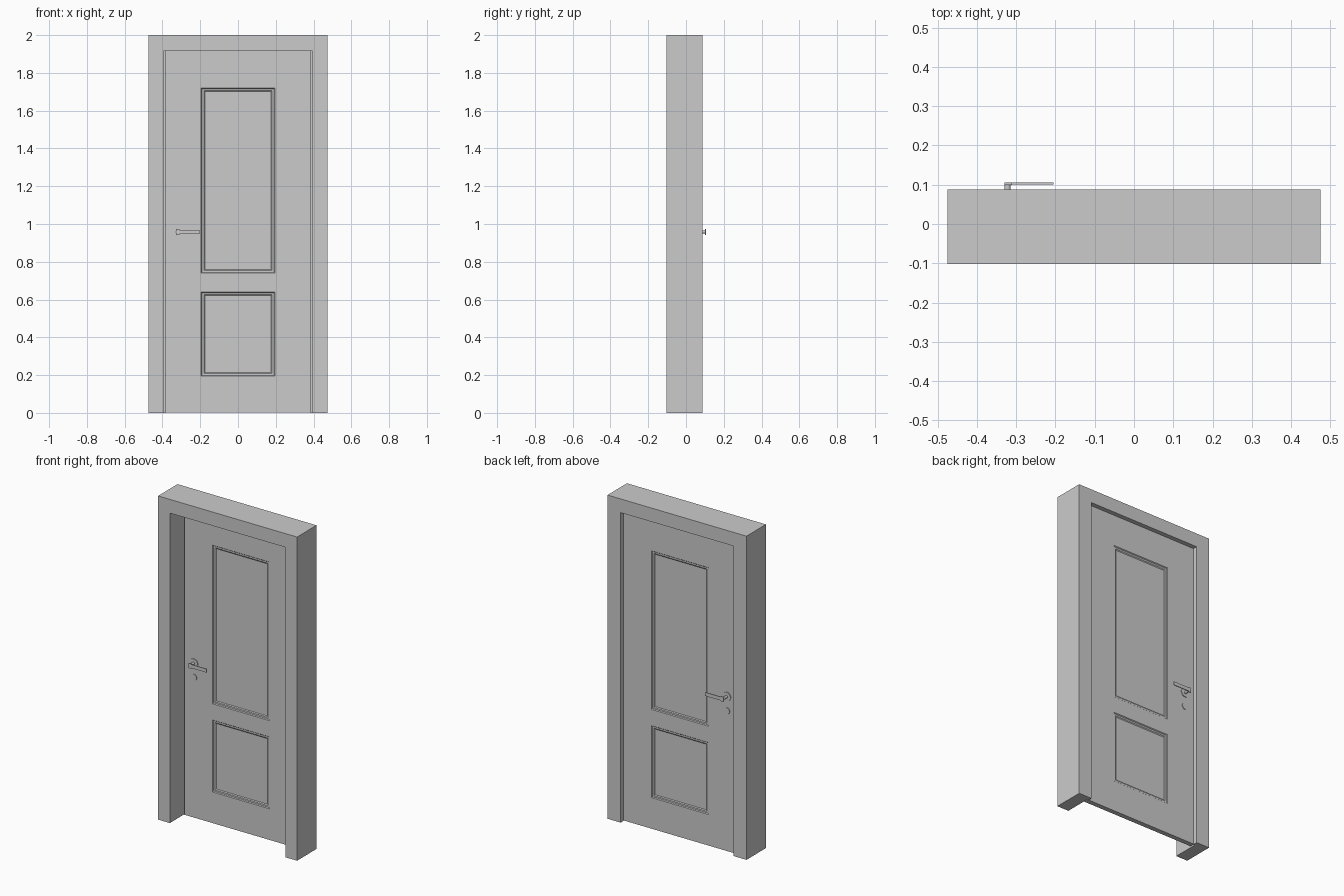
import bpy, bmesh, math
from mathutils import Matrix, Vector

if "Cube" in bpy.data.objects:
    bpy.data.objects.remove(bpy.data.objects["Cube"])

LEAF_Y = (0.03, 0.06)          # front and back face of the door leaf
MID_Y = sum(LEAF_Y) / 2
HX, HZ = -0.322, 0.958         # handle axis


def finish(bm, name):
    bmesh.ops.recalc_face_normals(bm, faces=bm.faces[:])
    me = bpy.data.meshes.new(name)
    bm.to_mesh(me)
    bm.free()
    ob = bpy.data.objects.new(name, me)
    bpy.context.collection.objects.link(ob)
    return ob


def prism(bm, outline, y0, y1):
    """Extrude an x-z outline from y0 to y1."""
    f = bm.faces.new([bm.verts.new((x, y0, z)) for x, z in outline])
    g = bmesh.ops.extrude_face_region(bm, geom=[f], use_keep_orig=True)
    moved = [v for v in g["geom"] if isinstance(v, bmesh.types.BMVert)]
    bmesh.ops.translate(bm, verts=moved, vec=(0, y1 - y0, 0))


def frame_part(name, inner, y0, y1):
    bm = bmesh.new()
    prism(bm, [(-.475, 0), (-inner, 0), (-inner, 1.915), (inner, 1.915),
               (inner, 0), (.475, 0), (.475, 2), (-.475, 2)], y0, y1)
    return finish(bm, name)


def box(name, x, y, z):
    bm = bmesh.new()
    prism(bm, [(x[0], z[0]), (x[1], z[0]), (x[1], z[1]), (x[0], z[1])], *y)
    return finish(bm, name)


def disc(name, x, z, r, y0, y1):
    bm = bmesh.new()
    m = Matrix.Translation((x, (y0 + y1) / 2, z)) @ Matrix.Rotation(math.pi / 2, 4, 'X')
    bmesh.ops.create_cone(bm, cap_ends=True, segments=32, radius1=r, radius2=r,
                          depth=y1 - y0, matrix=m)
    ob = finish(bm, name)
    bpy.context.view_layer.objects.active = ob
    ob.select_set(True)
    bpy.ops.object.shade_smooth_by_angle()
    ob.select_set(False)
    return ob


# Door frame: wide front opening with a slightly narrower rear rebate
frame_part("frame_front", 0.395, -0.102, LEAF_Y[1])
frame_part("frame_rear", 0.385, LEAF_Y[1], 0.088)

# Door leaf with two stepped panels on both faces
bm = bmesh.new()
xs = [-.387, -.195, .195, .387]
zs = [0.003, .195, .64, .74, 1.72, 1.915]
panels = []
for y in LEAF_Y:
    grid = [[bm.verts.new((x, y, z)) for z in zs] for x in xs]
    for i in range(3):
        for j in range(5):
            f = bm.faces.new((grid[i][j], grid[i + 1][j], grid[i + 1][j + 1], grid[i][j + 1]))
            if i == 1 and j in (1, 3):
                panels.append(f)
bmesh.ops.bridge_loops(bm, edges=[e for e in bm.edges if e.is_boundary])
bmesh.ops.recalc_face_normals(bm, faces=bm.faces[:])
for thick, depth in ((.006, -.005), (.014, 0), (.008, -.004)):
    bmesh.ops.inset_individual(bm, faces=panels, thickness=thick, depth=depth)
finish(bm, "door_leaf")

# Handle set on the back face, mirrored to the front face
mirror_plane = bpy.data.objects.new("mirror_plane", None)
mirror_plane.location = (0, MID_Y, 0)
mirror_plane.hide_render = True
bpy.context.collection.objects.link(mirror_plane)
back = LEAF_Y[1]
parts = [
    disc("handle_rose", HX, HZ, 0.027, back, back + 0.004),
    disc("key_rose", HX, 0.87, 0.02, back, back + 0.004),
    disc("handle_neck", HX, HZ, 0.008, back, 0.101),
    box("lever_head", (-.329, -.311), (.0995, .105), (HZ - .015, HZ + .015)),
    box("lever_bar", (-.311, -.205), (.1, .105), (HZ - .011, HZ + .011)),
]
for ob in parts:
    mod = ob.modifiers.new("both_faces", 'MIRROR')
    mod.use_axis = (False, True, False)
    mod.use_mirror_merge = False
    mod.mirror_object = mirror_plane
